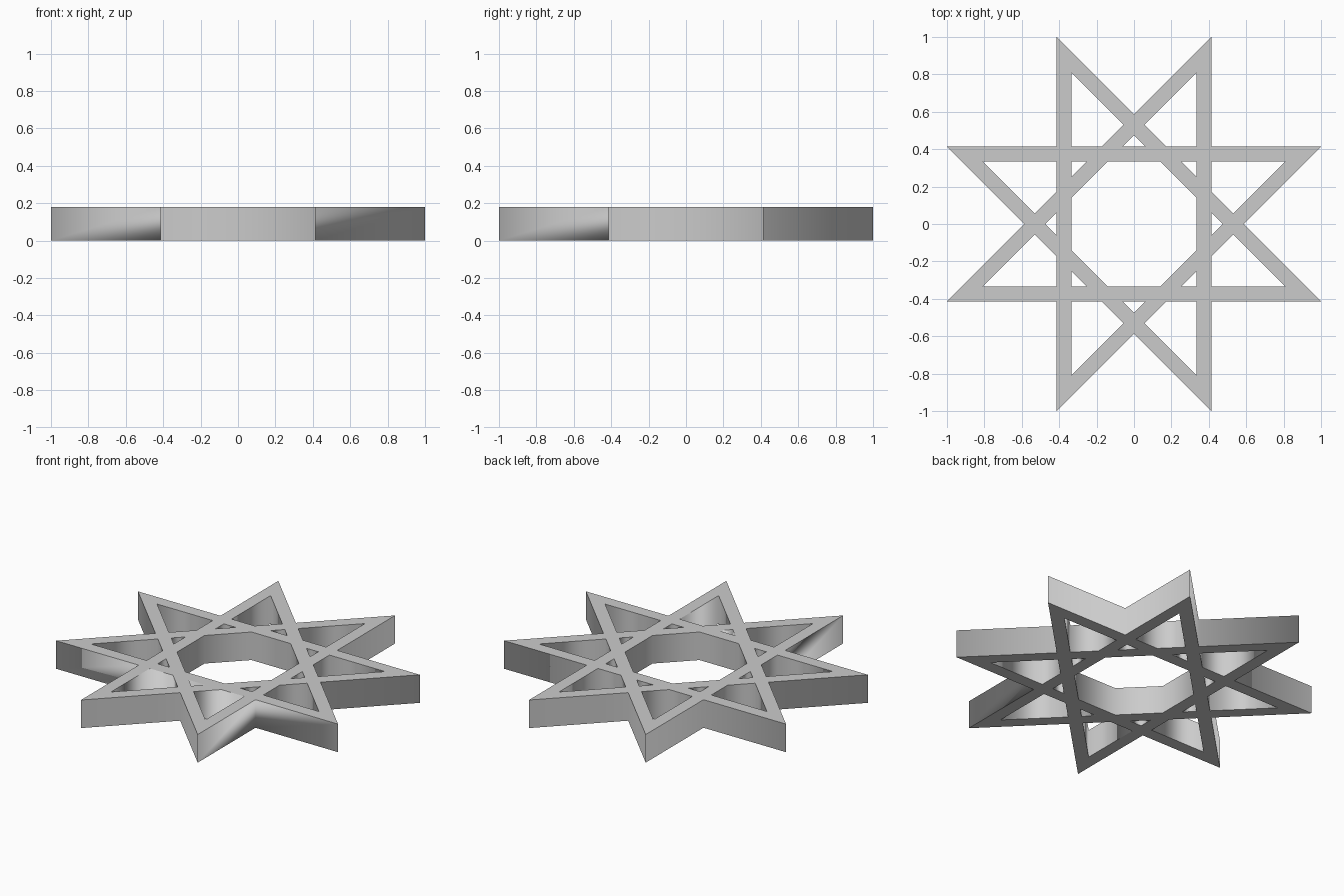
import bpy, bmesh
from math import pi, sqrt, tan, sin, cos

if "Cube" in bpy.data.objects:
    bpy.data.objects.remove(bpy.data.objects["Cube"])

OUT = tan(pi / 8)      # distance from centre to the outer edge of each bar
INN = 0.335            # distance from centre to the inner edge of each bar
HEIGHT = 0.18
R2 = sqrt(2)

curve = bpy.data.curves.new("star_outline", "CURVE")
curve.dimensions = "2D"
curve.fill_mode = "BOTH"
curve.extrude = HEIGHT / 2


def loop(points):
    s = curve.splines.new("POLY")
    s.points.add(len(points) - 1)
    for p, (x, y) in zip(s.points, points):
        p.co = (x, y, 0, 1)
    s.use_cyclic_u = True


def turned(points, k):
    c, s = cos(k * pi / 4), sin(k * pi / 4)
    return [(x * c - y * s, x * s + y * c) for x, y in points]


def ring(points):
    return [p for k in range(8) for p in turned(points, k)]


# Outer eight-pointed outline and central octagon opening
loop(ring([(OUT, 1), (0, OUT * R2)]))
loop(ring([(INN * OUT, INN)]))

# Openings between the crossing bars
half = INN * R2 - OUT
small_triangle = [(-half, OUT), (half, OUT), (0, INN * R2)]
mid = (OUT - INN) / R2
point_opening = [(INN, INN + INN * R2), (INN, OUT),
                 (OUT * R2 - OUT, OUT), (mid, mid + INN * R2)]
for k in range(8):
    loop(turned(small_triangle, k))
    loop(turned(point_opening, k))

# Turn the filled curve into a solid mesh
temp = bpy.data.objects.new("star_outline", curve)
bpy.context.collection.objects.link(temp)
bpy.context.view_layer.update()
graph = bpy.context.evaluated_depsgraph_get()
mesh = bpy.data.meshes.new_from_object(temp.evaluated_get(graph))
bpy.data.objects.remove(temp)

bm = bmesh.new()
bm.from_mesh(mesh)
bmesh.ops.remove_doubles(bm, verts=bm.verts, dist=0.0005)
bmesh.ops.recalc_face_normals(bm, faces=bm.faces)
bmesh.ops.translate(bm, verts=bm.verts, vec=(0, 0, HEIGHT / 2))
# Walls shade smoothly, rims between walls and flat caps stay sharp
for f in bm.faces:
    f.smooth = True
for e in bm.edges:
    caps = [abs(f.normal.z) > 0.5 for f in e.link_faces]
    e.smooth = all(caps) or not any(caps)
bm.to_mesh(mesh)
bm.free()

star = bpy.data.objects.new("star_lattice", mesh)
bpy.context.collection.objects.link(star)
